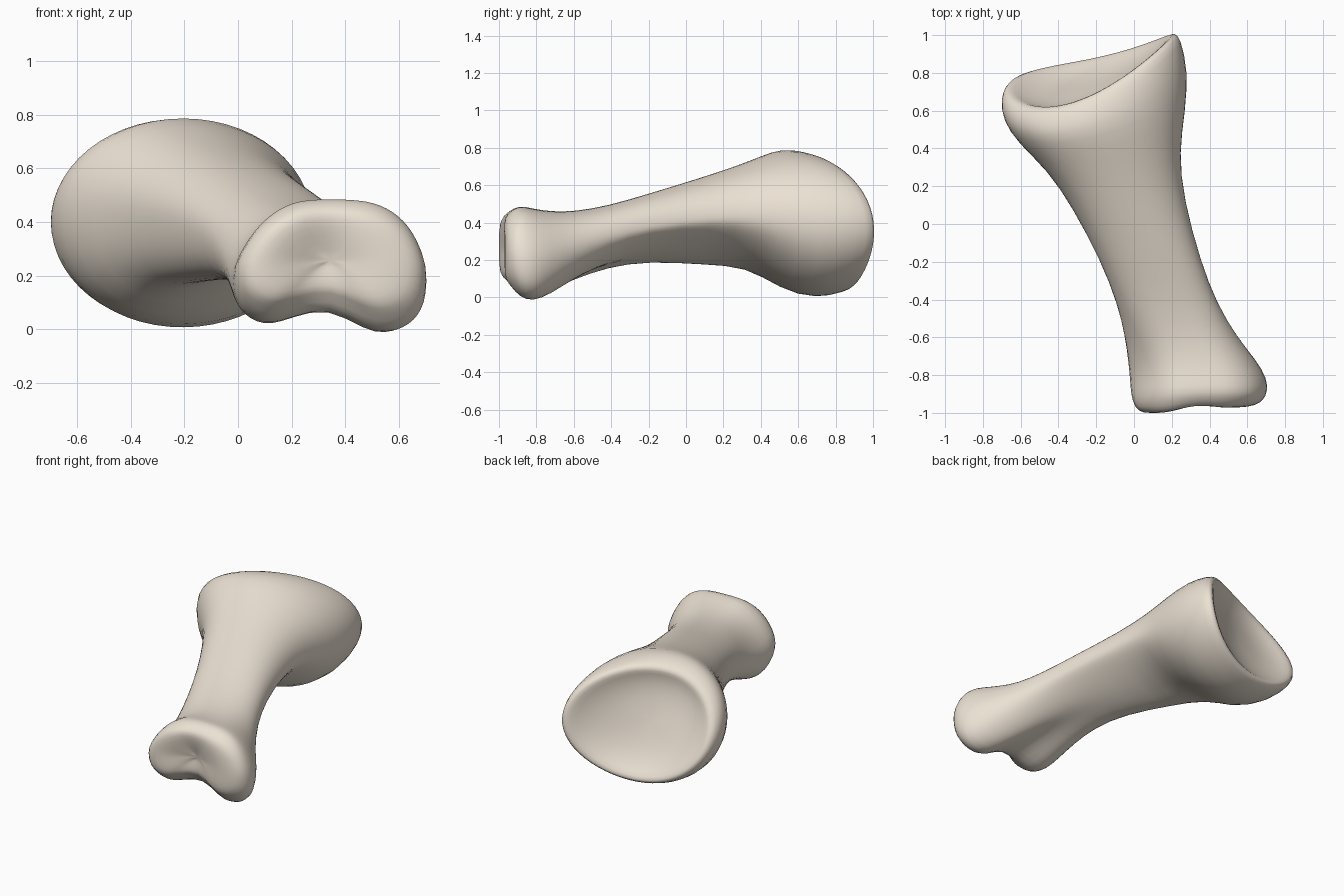
import bpy, bmesh
from math import sin, cos, pi, exp

if "Cube" in bpy.data.objects:
    bpy.data.objects.remove(bpy.data.objects["Cube"])

SEG = 28

# Cross-sections, front to back:
# y, x left, x right, z bottom, z top, squareness, joint tilt, notch, slant
shaft = [
    (-0.955, 0.0, 0.69, 0.05, 0.46, 3.1, 0.0, 0.10, -0.015),
    (-0.90, -0.02, 0.71, -0.01, 0.495, 3.2, 0.0, 0.11, -0.02),
    (-0.82, -0.025, 0.71, -0.035, 0.475, 3.2, 0.0, 0.12, -0.02),
    (-0.72, -0.035, 0.65, 0.0, 0.46, 2.8, 0.0, 0.10, -0.01),
    (-0.60, -0.05, 0.55, 0.07, 0.46, 2.4, 0.0, 0.06, 0.02),
    (-0.42, -0.09, 0.44, 0.16, 0.49, 2.2, 0.0, 0.02, 0.05),
    (-0.20, -0.175, 0.355, 0.215, 0.555, 2.2, 0.0, 0.0, 0.09),
    (0.10, -0.325, 0.265, 0.205, 0.64, 2.1, 0.15, 0.0, 0.13),
    (0.32, -0.46, 0.24, 0.17, 0.705, 2.1, 0.3, 0.02, 0.10),
    (0.49, -0.62, 0.275, 0.035, 0.76, 2.1, 0.5, 0.0, 0.02),
    (0.65, -0.70, 0.29, -0.01, 0.80, 2.0, 0.8, 0.0, 0.0),
    (0.775, -0.71, 0.25, 0.025, 0.78, 2.0, 1.0, 0.0, 0.0),
]
# Closing rings: scale, y
head_cap = [(0.88, -0.988), (0.62, -0.997), (0.32, -1.0), (0.08, -1.0)]
cup = [(0.94, 0.82), (0.86, 0.815), (0.74, 0.775), (0.5, 0.735), (0.25, 0.72), (0.06, 0.715)]


def spow(a, e):
    return (abs(a) ** e) * (1 if a >= 0 else -1)


def ring(sec, scale=1.0, y=None):
    y0, xl, xr, zb, zt, p, tilt, notch, slant = sec
    y0 = y0 if y is None else y
    pts = []
    for i in range(SEG):
        a = 2 * pi * i / SEG
        u, v = scale * spow(cos(a), 2 / p), scale * spow(sin(a), 2 / p)
        x = (xl + xr) / 2 + u * (xr - xl) / 2
        z = (zb + zt) / 2 + v * (zt - zb) / 2
        groove = exp(-((u + 0.08) / 0.36) ** 2)
        up, down = max(0, v), max(0, -v)
        z += notch * groove * down + slant * u * down
        if y0 < -0.5:                       # head narrows towards its top
            x += notch * up * (1.2 * max(0, -u) - 0.8 * max(0, u))
        twist = 0.07 * u * v * max(0, tilt - 0.5) * 2
        yy = y0 + tilt * (0.16 * u - 0.11 * v + 0.05 * (u * u - v * v)) + twist
        if y0 < -0.85:                      # front groove between the knuckles
            k = min(1, (-0.85 - y0) / 0.13)
            yy += k * (0.025 * u + 0.08 * groove * (1 - 0.85 * up) + 0.005)
        pts.append((x, yy, z))
    return pts


# Bone: loft the rings from knuckle to cupped socket
rings = [ring(shaft[0], s, y) for s, y in reversed(head_cap)]
rings += [ring(s) for s in shaft]
rings += [ring(shaft[-1], s, y) for s, y in cup]

bm = bmesh.new()
rows = [[bm.verts.new(p) for p in r] for r in rings]
for a, b in zip(rows, rows[1:]):
    for i in range(SEG):
        j = (i + 1) % SEG
        bm.faces.new((a[i], a[j], b[j], b[i]))
bm.faces.new(rows[0])
bm.faces.new(rows[-1])
bmesh.ops.recalc_face_normals(bm, faces=bm.faces)
for f in bm.faces:
    f.smooth = True
mesh = bpy.data.meshes.new("finger_bone")
bm.to_mesh(mesh)
bm.free()
bone = bpy.data.objects.new("finger_bone", mesh)
bpy.context.collection.objects.link(bone)
sub = bone.modifiers.new("smooth", "SUBSURF")
sub.levels = sub.render_levels = 1

# Bone colour
mat = bpy.data.materials.new("bone_beige")
mat.diffuse_color = (0.84, 0.76, 0.66, 1)
mat.use_nodes = True
mat.node_tree.nodes["Principled BSDF"].inputs["Base Color"].default_value = mat.diffuse_color
mesh.materials.append(mat)
